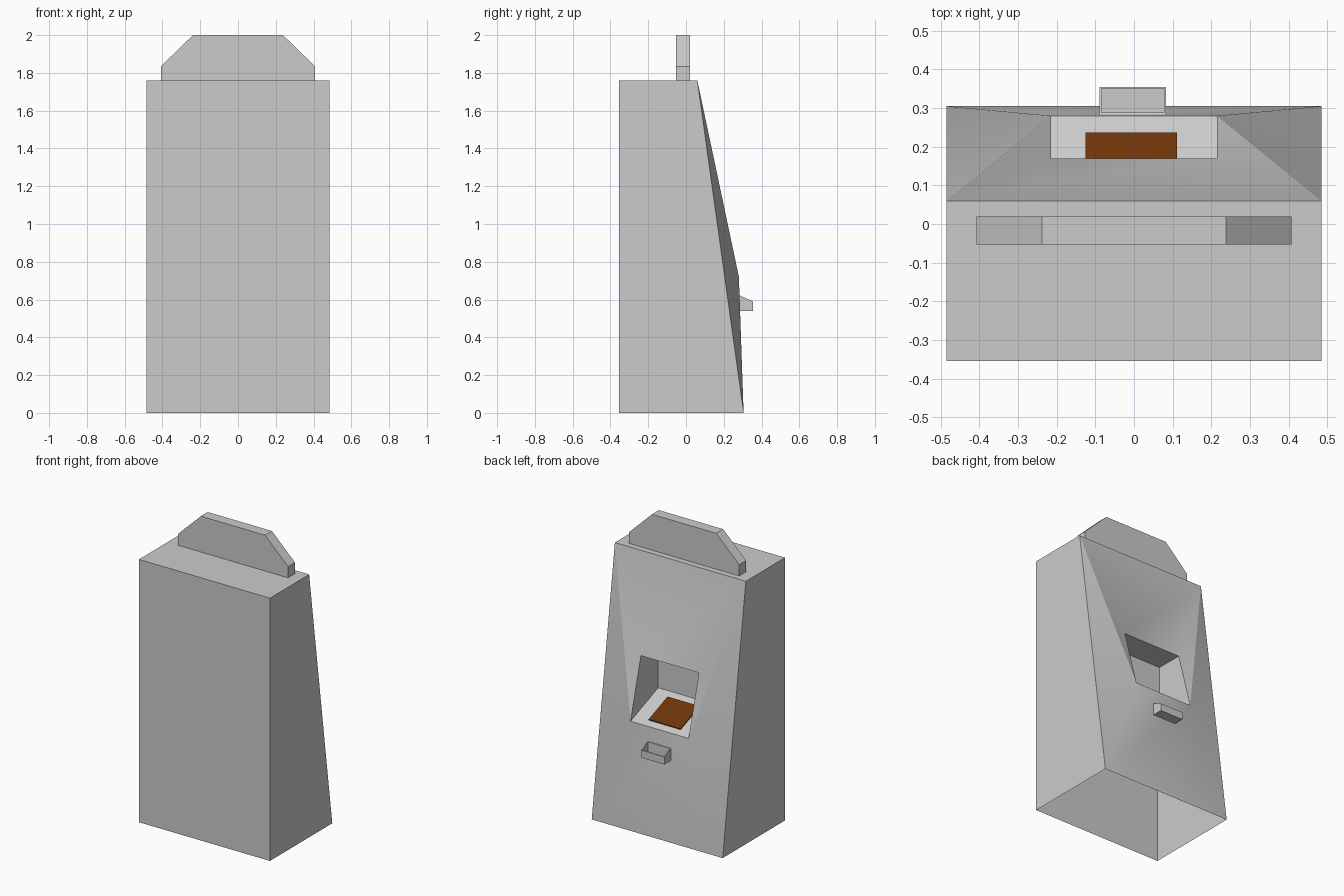
import bpy, bmesh

if "Cube" in bpy.data.objects:
    bpy.data.objects.remove(bpy.data.objects["Cube"])


def finish(name, bm, smooth=False):
    bmesh.ops.recalc_face_normals(bm, faces=bm.faces)
    mesh = bpy.data.meshes.new(name)
    bm.to_mesh(mesh)
    bm.free()
    obj = bpy.data.objects.new(name, mesh)
    bpy.context.collection.objects.link(obj)
    if smooth:
        bpy.ops.object.select_all(action='DESELECT')
        obj.select_set(True)
        bpy.context.view_layer.objects.active = obj
        bpy.ops.object.shade_smooth_by_angle()
    return obj


def prism(points, offset):
    """Closed solid from a planar outline pushed along an offset."""
    bm = bmesh.new()
    face = bm.faces.new([bm.verts.new(p) for p in points])
    res = bmesh.ops.extrude_face_region(bm, geom=[face], use_keep_orig=True)
    moved = [g for g in res["geom"] if isinstance(g, bmesh.types.BMVert)]
    bmesh.ops.translate(bm, verts=moved, vec=offset)
    bmesh.ops.recalc_face_normals(bm, faces=bm.faces)
    return bm


# Cabinet: open-bottomed shell with a slanted face and a built-in recess
bm = bmesh.new()


def pair(x, y, z):
    return [bm.verts.new((s * x, y, z)) for s in (-1, 1)]


rear_low, rear_top = pair(.485, -.355, 0), pair(.485, -.355, 1.76)
face_low, face_top = pair(.485, .305, 0), pair(.485, .06, 1.76)
sill, lintel = pair(.215, .28, .72), pair(.215, .17, 1.117)
deep_low, deep_top = pair(.215, -.013, .832), pair(.215, -.013, 1.117)

# full-width bands, then the mirrored side faces
bands = [rear_low, rear_top, face_top, lintel, deep_top, deep_low, sill, face_low]
for a, b in zip(bands, bands[1:]):
    bm.faces.new((a[0], a[1], b[1], b[0]))
for i in (0, 1):
    bm.faces.new((rear_low[i], face_low[i], face_top[i], rear_top[i]))
    bm.faces.new((face_low[i], face_top[i], sill[i]))
    bm.faces.new((face_top[i], lintel[i], sill[i]))
    bm.faces.new((sill[i], lintel[i], deep_top[i], deep_low[i]))
finish("cabinet", bm, smooth=True)

# Header board with clipped upper corners
outline = [(-.408, 1.76), (.408, 1.76), (.408, 1.835),
           (.238, 2.0), (-.238, 2.0), (-.408, 1.835)]
finish("header_board", prism([(x, -.053, z) for x, z in outline], (0, .073, 0)))

# Coloured pad lying on the sloping recess floor
pad_side = [(.235, .736), (.035, .812), (.037, .820), (.237, .744)]
pad = finish("recess_pad", prism([(-.125, y, z) for y, z in pad_side], (.236, 0, 0)))
mat = bpy.data.materials.new("brown")
mat.diffuse_color = (.16, .035, .003, 1)
mat.use_nodes = True
mat.node_tree.nodes["Principled BSDF"].inputs["Base Color"].default_value = mat.diffuse_color
pad.data.materials.append(mat)

# Small tray with a sloping rim, hollowed from above
tray_side = [(.284, .54), (.355, .54), (.355, .59), (.284, .622)]
bm = prism([(-.089, y, z) for y, z in tray_side], (.172, 0, 0))
rim = max(bm.faces, key=lambda f: f.normal.z)
bmesh.ops.inset_region(bm, faces=[rim], thickness=.007)
well = list(rim.verts)
res = bmesh.ops.extrude_face_region(bm, geom=[rim])
for v in res["geom"]:
    if isinstance(v, bmesh.types.BMVert):
        v.co.z = .55
if rim.is_valid:
    bm.faces.remove(rim)
finish("tray", bm)
